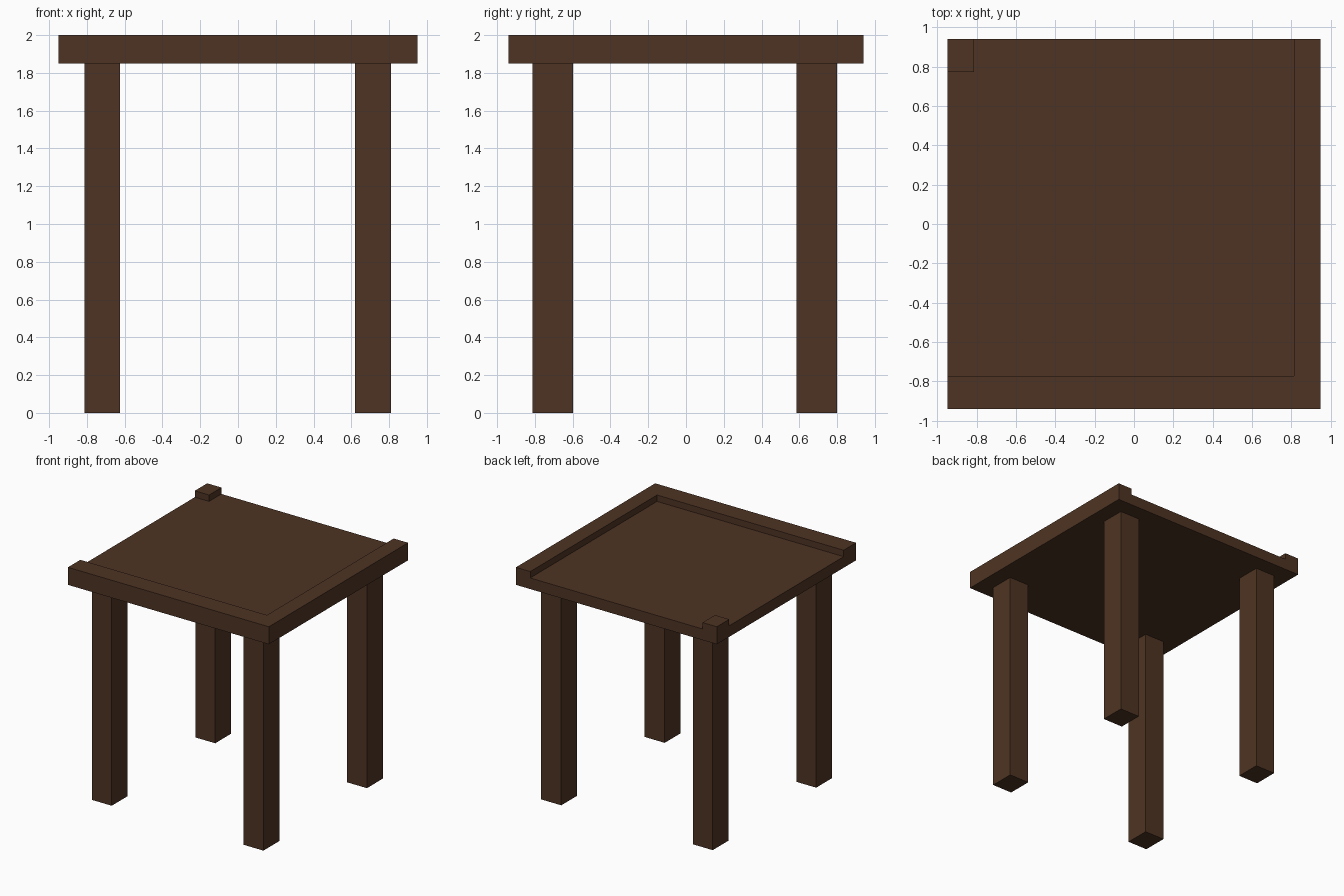
import bpy, bmesh
from mathutils import Vector

if "Cube" in bpy.data.objects:
    bpy.data.objects.remove(bpy.data.objects["Cube"])

wood = bpy.data.materials.new("dark brown wood")
wood.diffuse_color = (0.076, 0.034, 0.017, 1)
wood.use_nodes = True
wood.node_tree.nodes["Principled BSDF"].inputs["Base Color"].default_value = wood.diffuse_color


def box(name, x0, x1, y0, y1, z0, z1):
    """Axis-aligned box from its limits."""
    lo, hi = Vector((x0, y0, z0)), Vector((x1, y1, z1))
    bm = bmesh.new()
    bmesh.ops.create_cube(bm, size=1)
    for v in bm.verts:
        v.co = (lo + hi) / 2 + v.co * (hi - lo)
    me = bpy.data.meshes.new(name)
    bm.to_mesh(me)
    bm.free()
    me.materials.append(wood)
    ob = bpy.data.objects.new(name, me)
    bpy.context.collection.objects.link(ob)
    return ob


X, Y = 0.95, 0.94            # half sizes of the table top
UNDER, FLOOR, TOP = 1.85, 1.945, 2.0
RX, RY = 0.815, -0.773       # inner edges of the raised rim

# raised rim on the front and right, a block on the back left corner
box("front_rim", -X, X, -Y, RY, UNDER, TOP)
box("right_rim", RX, X, RY, Y, UNDER, TOP)
box("corner_block", -X, -0.815, 0.773, Y, UNDER, TOP)

# lower table panel, notched around the corner block
box("panel", -X, RX, RY, 0.773, UNDER, FLOOR)
box("panel_back_strip", -0.815, RX, 0.773, Y, UNDER, FLOOR)

# four legs
for side, x0, x1 in (("left", -0.813, -0.625), ("right", 0.62, 0.81)):
    for end, y0, y1 in (("front", -0.813, -0.598), ("back", 0.585, 0.80)):
        box(f"{end}_{side}_leg", x0, x1, y0, y1, 0, UNDER)
